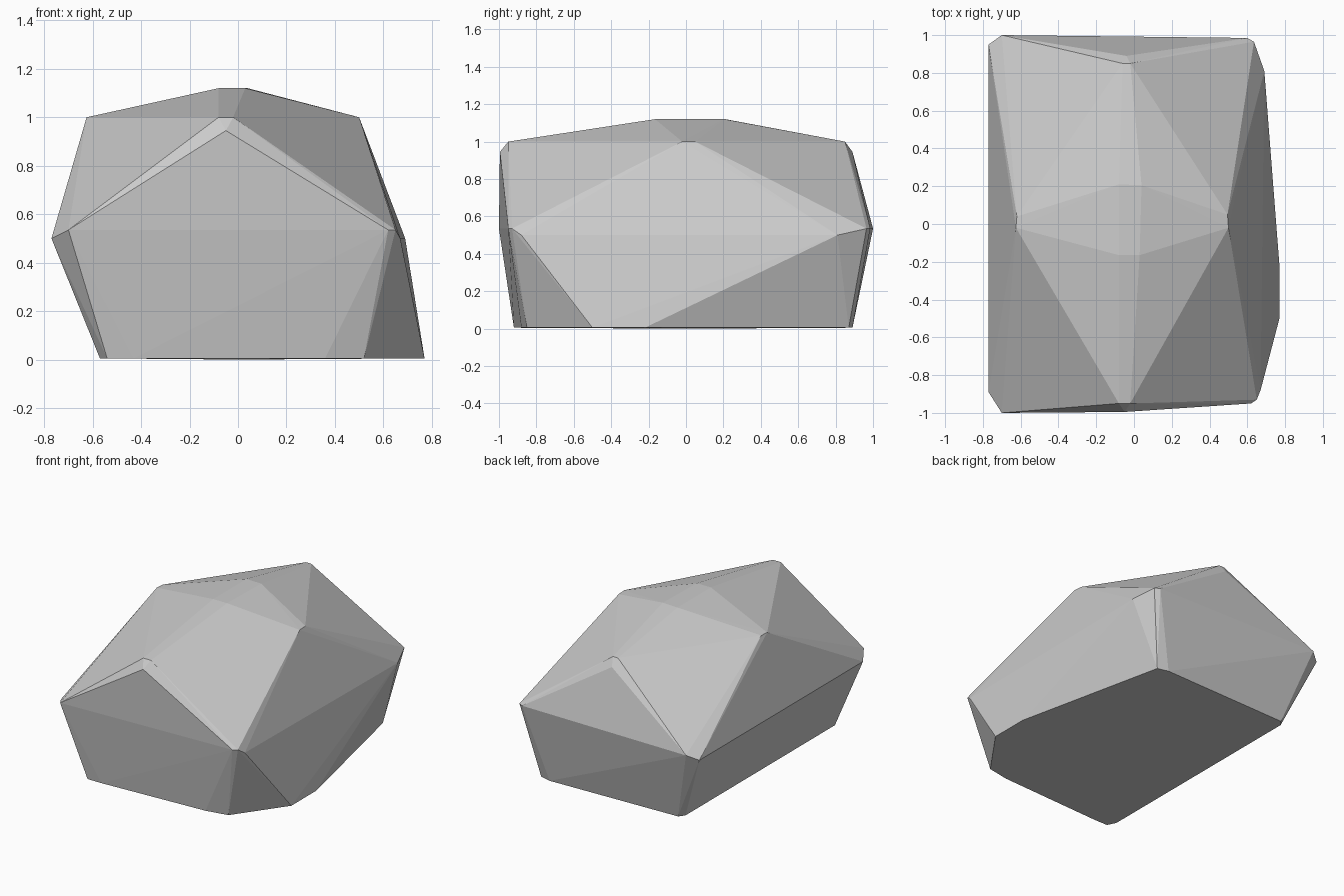
import bpy, bmesh

# Faceted boulder: horizontal outlines stacked by height, wrapped in a convex skin
rings = {
    # base footprint
    0.005: [(-0.57, -0.86), (-0.54, -0.92), (-0.43, -0.92), (0.36, -0.88), (0.52, -0.85),
            (0.77, -0.5), (0.77, -0.22), (0.53, 0.87), (0.45, 0.89), (-0.54, 0.86), (-0.57, 0.82)],
    # widest belt: side corners, then front and back corners
    0.50: [(-0.77, -0.89), (-0.77, 0.95), (0.69, 0.81), (0.67, -0.88)],
    0.535: [(-0.70, -1.0), (0.62, -0.95), (0.65, -0.93), (0.60, 0.985), (0.635, 0.965), (-0.70, 1.0)],
    # shoulder peaks in the middle of each side
    0.945: [(-0.05, -0.995), (-0.04, 0.89)],
    1.00: [(-0.08, -0.95), (-0.02, -0.95), (-0.06, 0.85), (-0.02, 0.85),
           (-0.625, -0.02), (-0.62, 0.04), (0.50, -0.02), (0.495, 0.05)],
    # small flat crown
    1.12: [(-0.08, -0.165), (0.03, -0.165), (0.04, 0.205), (-0.08, 0.21)],
}

bm = bmesh.new()
for z, outline in rings.items():
    for x, y in outline:
        bm.verts.new((x, y, z))
bm.verts.new((0.0, 0.0, 0.0))  # slight bulge under the base

hull = bmesh.ops.convex_hull(bm, input=bm.verts[:])
loose = [v for v in bm.verts if not v.link_faces]
bmesh.ops.delete(bm, geom=loose, context='VERTS')
bmesh.ops.recalc_face_normals(bm, faces=bm.faces[:])

mesh = bpy.data.meshes.new("boulder")
bm.to_mesh(mesh)
bm.free()
rock = bpy.data.objects.new("boulder", mesh)
bpy.context.collection.objects.link(rock)
